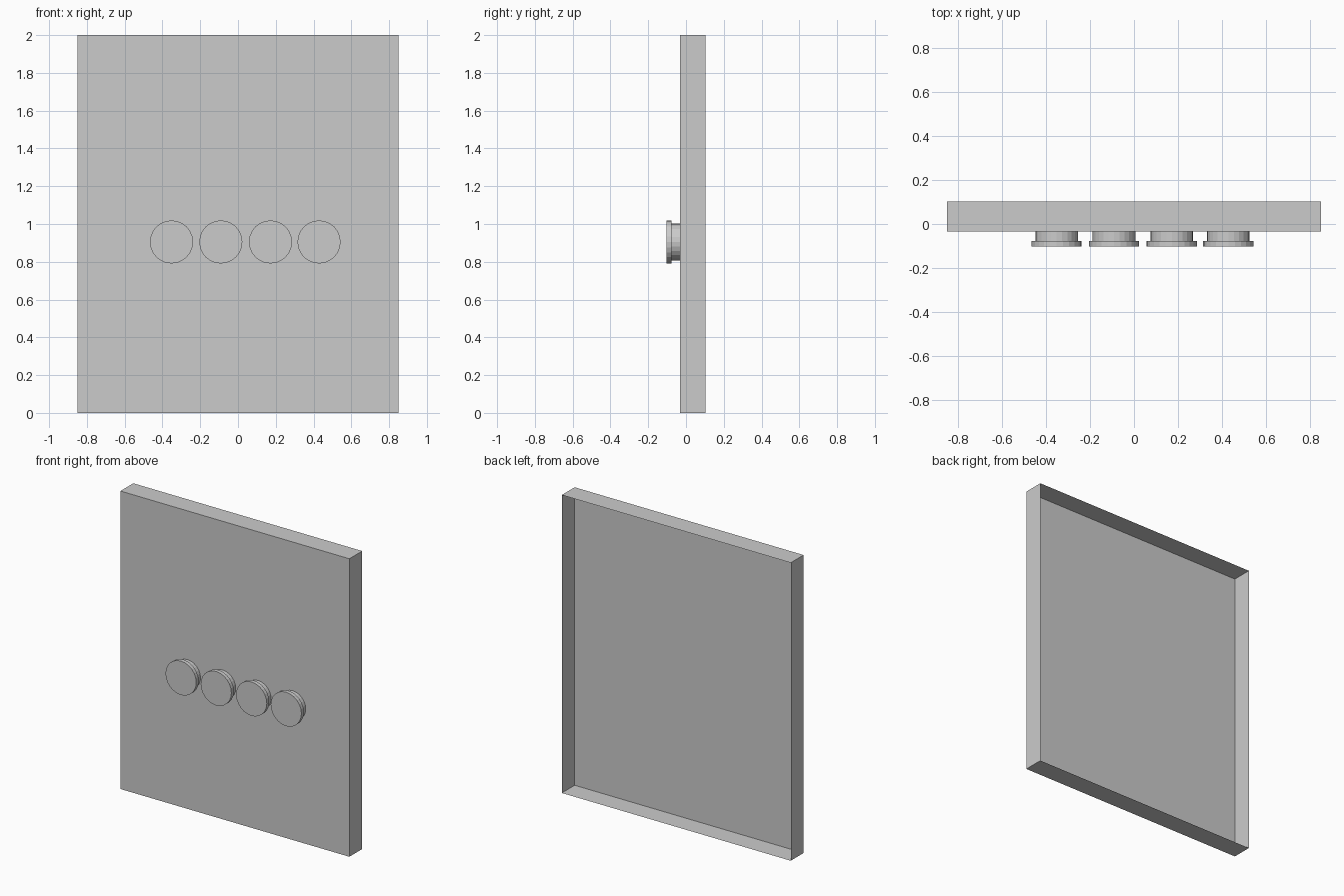
import bpy, bmesh, math
from mathutils import Vector

if "Cube" in bpy.data.objects:
    bpy.data.objects.remove(bpy.data.objects["Cube"])

FRONT, BACK = -0.033, 0.103
SIDES = 24


def add_object(name, bm, location=(0, 0, 0)):
    mesh = bpy.data.meshes.new(name)
    bm.to_mesh(mesh)
    bm.free()
    obj = bpy.data.objects.new(name, mesh)
    obj.location = location
    bpy.context.collection.objects.link(obj)
    return obj


# Panel: thin-walled tray, open at the back
bm = bmesh.new()
bmesh.ops.create_cube(bm, size=1)
bmesh.ops.scale(bm, vec=(1.70, BACK - FRONT, 2.0), verts=bm.verts)
bmesh.ops.translate(bm, vec=(0, (FRONT + BACK) / 2, 1.0), verts=bm.verts)
bm.normal_update()
back = [f for f in bm.faces if f.normal.y > 0.9]
bmesh.ops.delete(bm, geom=back, context='FACES_ONLY')
add_object("panel", bm)

# Knobs: wide cap on a narrower neck, turned around the y axis
profile = [(0.114, -0.103), (0.114, -0.077), (0.097, -0.077), (0.097, FRONT)]
for i, x in enumerate((-0.352, -0.091, 0.172, 0.429)):
    bm = bmesh.new()
    rings = []
    for r, y in profile:
        angles = [2 * math.pi * k / SIDES for k in range(SIDES)]
        rings.append([bm.verts.new(Vector((r * math.cos(a), y, r * math.sin(a)))) for a in angles])
    bm.faces.new(rings[0])
    for a, b in zip(rings, rings[1:]):
        for k in range(SIDES):
            n = (k + 1) % SIDES
            bm.faces.new((a[k], b[k], b[n], a[n]))
    bmesh.ops.recalc_face_normals(bm, faces=bm.faces)
    add_object(f"knob_{i + 1}", bm, (x, 0, 0.905))
